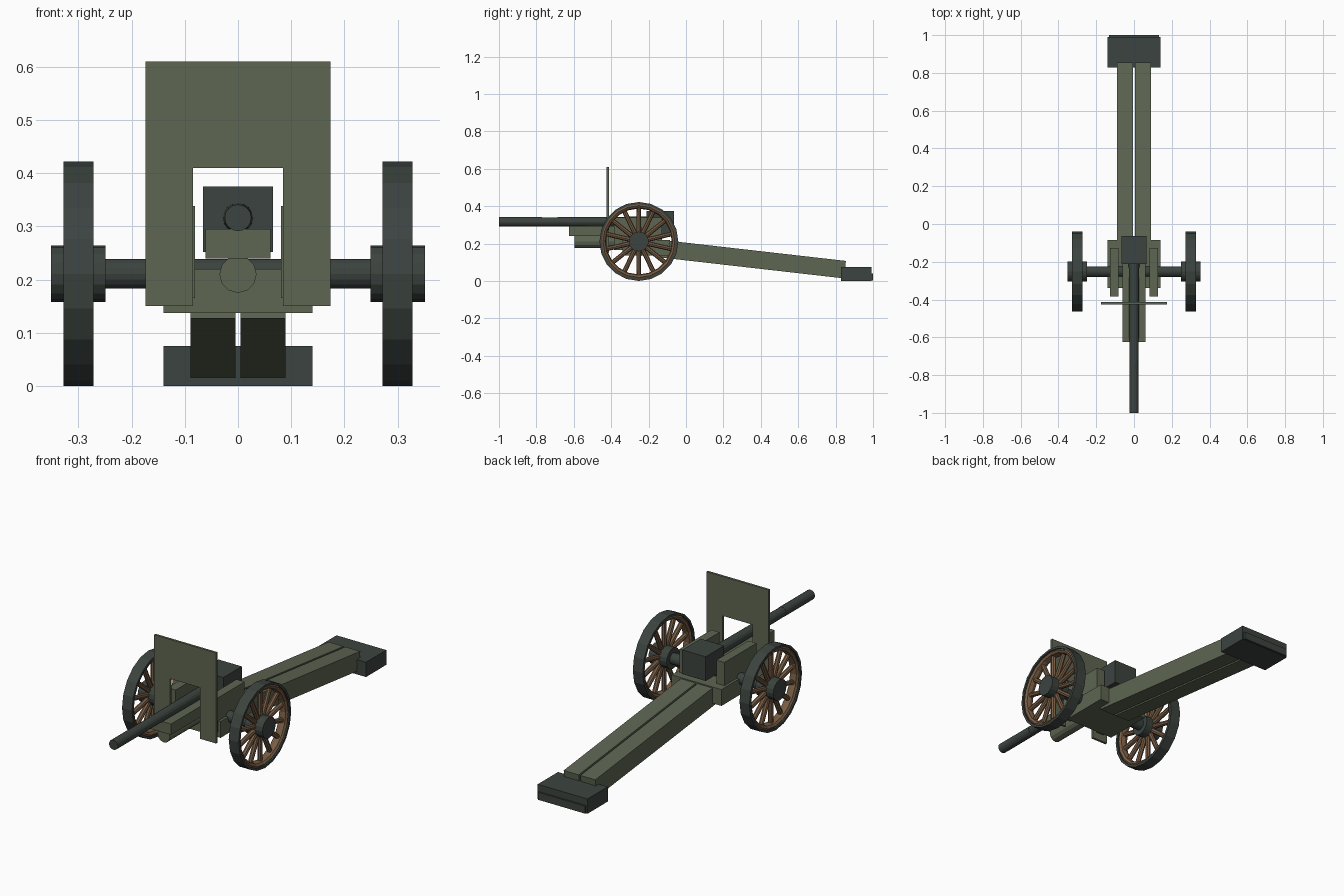
import bpy, bmesh, math
from mathutils import Matrix, Vector

if "Cube" in bpy.data.objects:
    bpy.data.objects.remove(bpy.data.objects["Cube"])


def material(name, rgb):
    m = bpy.data.materials.new(name)
    m.diffuse_color = (*rgb, 1)
    m.use_nodes = True
    m.node_tree.nodes["Principled BSDF"].inputs["Base Color"].default_value = m.diffuse_color
    return m


GREEN = material("olive_green", (0.112, 0.132, 0.085))
DARK = material("dark_steel", (0.045, 0.057, 0.050))
WOOD = material("brown_wood", (0.190, 0.110, 0.058))


def finish(name, bm, mat):
    bmesh.ops.recalc_face_normals(bm, faces=bm.faces)
    me = bpy.data.meshes.new(name)
    bm.to_mesh(me)
    bm.free()
    me.materials.append(mat)
    ob = bpy.data.objects.new(name, me)
    bpy.context.collection.objects.link(ob)
    return ob


def box(name, mat, x, y, z):
    bm = bmesh.new()
    bmesh.ops.create_cube(bm, size=1)
    for v in bm.verts:
        v.co = Vector([(a + b) / 2 + c * (b - a) for c, (a, b) in zip(v.co, (x, y, z))])
    return finish(name, bm, mat)


def lathe(name, mat, profile, axis, centre, sides, closed=False):
    """Turn (position along axis, radius) points around the x or y axis."""
    bm = bmesh.new()
    rings = []
    for p, r in profile:
        ring = []
        for i in range(sides):
            a = 2 * math.pi * i / sides
            u, w = r * math.cos(a), r * math.sin(a)
            co = Vector((p, u, w) if axis == "x" else (u, p, w))
            ring.append(bm.verts.new(co + Vector(centre)))
        rings.append(ring)
    pairs = list(zip(rings, rings[1:]))
    if closed:
        pairs.append((rings[-1], rings[0]))
    else:
        bm.faces.new(rings[0])
        bm.faces.new(rings[-1])
    for a, b in pairs:
        for i in range(sides):
            j = (i + 1) % sides
            bm.faces.new((a[i], a[j], b[j], b[i]))
    return finish(name, bm, mat)


# Wheels
WY, WZ, WX, R = -0.252, 0.211, 0.30, 0.211
for side, s in (("left", -1), ("right", 1)):
    c = (s * WX, WY, WZ)
    lathe(side + "_tyre", DARK, [(-0.028, R), (0.028, R), (0.028, R - 0.012), (-0.028, R - 0.012)],
          "x", c, 20, closed=True)
    rim = [(0.025 * math.cos(k * math.pi / 4), 0.192 + 0.016 * math.sin(k * math.pi / 4)) for k in range(8)]
    lathe(side + "_rim", WOOD, rim, "x", c, 20, closed=True)
    lathe(side + "_hub", DARK, [(-0.051, 0.053), (0.051, 0.053)], "x", c, 16)
    bm = bmesh.new()
    for i in range(14):
        rot = Matrix.Rotation(2 * math.pi * i / 14, 4, "X")
        m = Matrix.Translation(c) @ rot @ Matrix.Translation((0, 0, 0.115))
        bmesh.ops.create_cone(bm, cap_ends=True, segments=8, radius1=0.013, radius2=0.012,
                              depth=0.15, matrix=m)
    finish(side + "_spokes", bm, WOOD)

lathe("axle", DARK, [(-0.30, 0.028), (0.30, 0.028)], "x", (0, WY, WZ), 16)

# Carriage
box("carriage_body", GREEN, (-0.14, 0.14), (-0.34, -0.085), (0.137, 0.22))
for side, s in (("left", -1), ("right", 1)):
    box(side + "_cheek", GREEN, sorted((s * 0.081, s * 0.127)), (-0.385, -0.128), (0.165, 0.338))
    trail = box(side + "_trail", GREEN, sorted((s * 0.005, s * 0.089)), (-0.5, 0.5), (-0.047, 0.047))
    trail.location = (0, 0.353, 0.117)
    trail.rotation_euler = (-math.radians(6.5), 0, 0)

# Trail spade
box("spade", DARK, (-0.14, 0.14), (0.828, 0.991), (0, 0.075))
box("spade_blade", DARK, (-0.133, 0.133), (0.985, 1.0), (0.002, 0.04))

# Gun
lathe("barrel", DARK, [(-1.0, 0.025), (-0.77, 0.025), (-0.77, 0.024), (-0.2, 0.028)],
      "y", (0, 0, 0.316), 16)
box("breech", DARK, (-0.066, 0.066), (-0.212, -0.064), (0.252, 0.375))
box("cradle", GREEN, (-0.061, 0.061), (-0.625, -0.15), (0.24, 0.295))
lathe("recoil_cylinder", GREEN, [(-0.597, 0.035), (-0.30, 0.035)], "y", (0, 0, 0.21), 12)

# Shield with an opening for the gun
outline = [(0.085, 0.15), (0.174, 0.15), (0.174, 0.61), (-0.174, 0.61),
           (-0.174, 0.15), (-0.085, 0.15), (-0.085, 0.41), (0.085, 0.41)]
bm = bmesh.new()
face = bm.faces.new([bm.verts.new((x, -0.425, z)) for x, z in outline])
ext = bmesh.ops.extrude_face_region(bm, geom=[face])
bmesh.ops.translate(bm, vec=(0, 0.012, 0),
                    verts=[g for g in ext["geom"] if isinstance(g, bmesh.types.BMVert)])
finish("shield", bm, GREEN)
